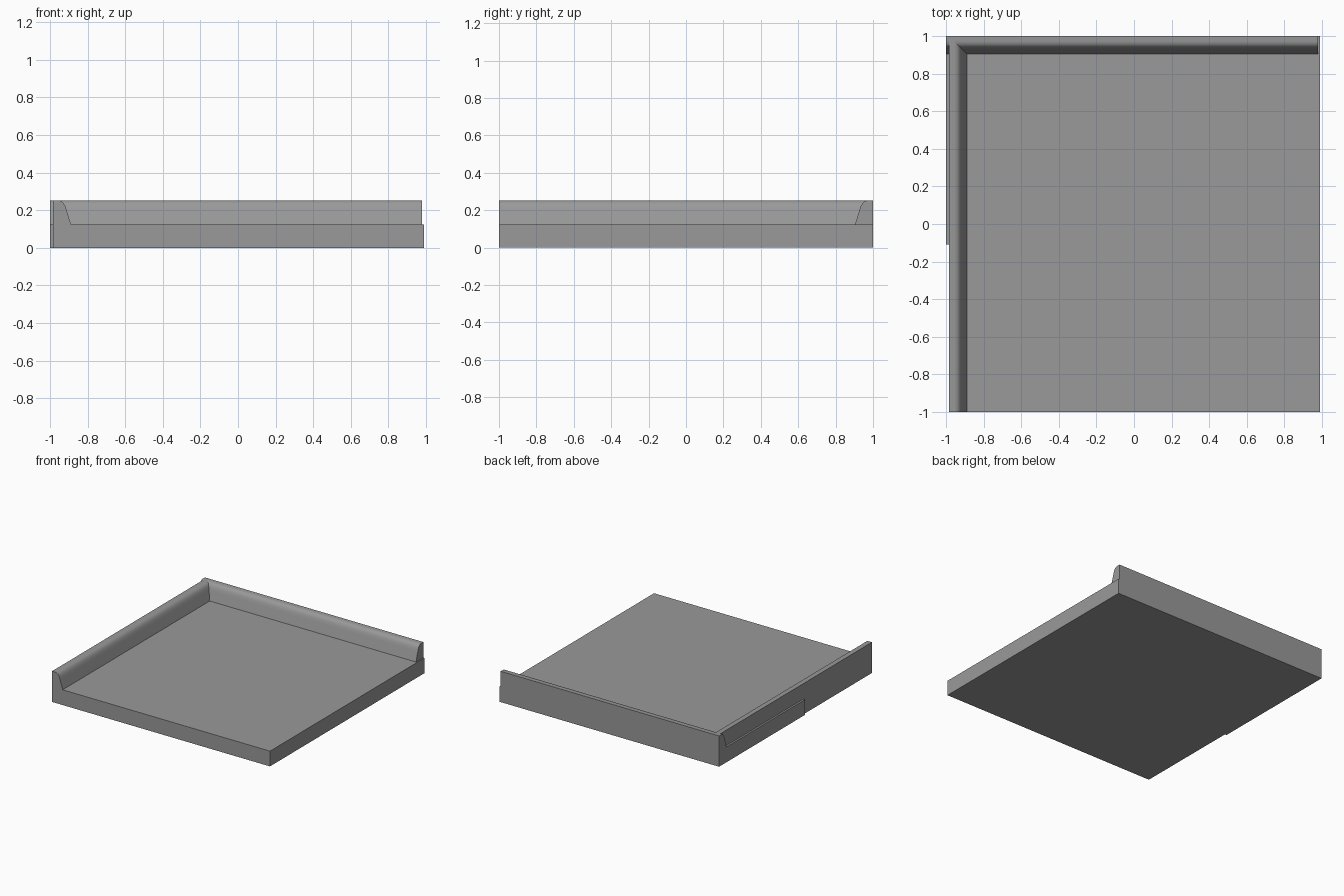
import bpy
import bmesh

cube = bpy.data.objects.get("Cube")
if cube:
    bpy.data.objects.remove(cube, do_unlink=True)

grey = bpy.data.materials.new("concrete grey")
grey.use_nodes = True
GREY = (0.32, 0.32, 0.32, 1)
grey.diffuse_color = GREY
grey.node_tree.nodes["Principled BSDF"].inputs["Base Color"].default_value = GREY

SLAB_TOP = 0.125
# Kerb cross-section: (inset from the outer face, height)
KERB = [(0, SLAB_TOP), (0, 0.252), (0.03, 0.252), (0.045, 0.249), (0.057, 0.238),
        (0.066, 0.222), (0.073, 0.2), (0.096, SLAB_TOP)]


def prism(name, start, end):
    """Join two matching end outlines into a closed solid."""
    bm = bmesh.new()
    a = [bm.verts.new(p) for p in start]
    b = [bm.verts.new(p) for p in end]
    bm.faces.new(a)
    bm.faces.new(b)
    for i in range(len(a)):
        j = (i + 1) % len(a)
        bm.faces.new((a[i], a[j], b[j], b[i]))
    bmesh.ops.recalc_face_normals(bm, faces=bm.faces)
    mesh = bpy.data.meshes.new(name)
    bm.to_mesh(mesh)
    bm.free()
    mesh.materials.append(grey)
    obj = bpy.data.objects.new(name, mesh)
    bpy.context.collection.objects.link(obj)
    return obj


def box(name, x0, x1, y0, y1, z0, z1):
    def ring(z):
        return [(x0, y0, z), (x1, y0, z), (x1, y1, z), (x0, y1, z)]
    return prism(name, ring(z0), ring(z1))


# Floor slab and the thin strip along its side
box("floor_slab", -0.985, 0.99, -1, 1, 0, SLAB_TOP)
box("side_strip", -1, -0.985, -0.11, 1, 0, SLAB_TOP)

# Kerbs along the side and the back, crossing at the corner
kerbs = [
    prism("side_kerb", [(-0.985 + d, -1, z) for d, z in KERB],
          [(-0.985 + d, 1, z) for d, z in KERB]),
    prism("back_kerb", [(-1, 1 - d, z) for d, z in KERB],
          [(0.98, 1 - d, z) for d, z in KERB]),
]

# Smooth the rounded kerb tops, keeping the edges sharp
bpy.ops.object.select_all(action='DESELECT')
for kerb in kerbs:
    kerb.select_set(True)
bpy.context.view_layer.objects.active = kerbs[0]
bpy.ops.object.shade_smooth_by_angle(angle=0.6)
